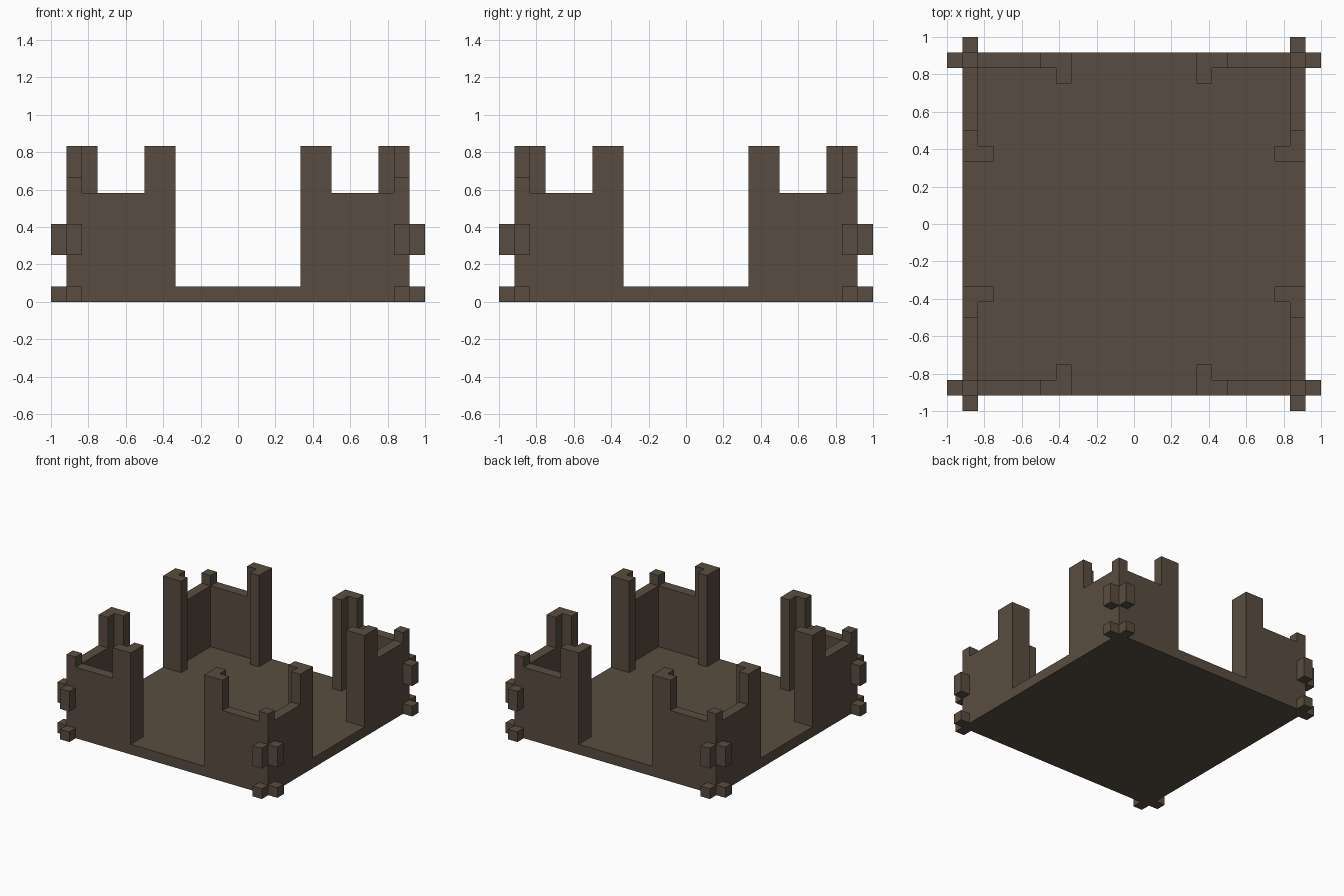
import bpy
import bmesh

if "Cube" in bpy.data.objects:
    bpy.data.objects.remove(bpy.data.objects["Cube"], do_unlink=True)

U = 1 / 12  # one board thickness

wood = bpy.data.materials.new("dark brown")
colour = (0.100, 0.073, 0.052, 1)
wood.diffuse_color = colour
wood.use_nodes = True
bsdf = wood.node_tree.nodes["Principled BSDF"]
bsdf.inputs["Base Color"].default_value = colour
bsdf.inputs["Roughness"].default_value = 0.8


def prism(name, outline, z0, z1, sx=1, sy=1):
    """Extrude a flat outline (in board units) from z0 to z1."""
    bm = bmesh.new()
    base = bm.faces.new([bm.verts.new((x * sx * U, y * sy * U, z0 * U))
                         for x, y in outline])
    top = bmesh.ops.extrude_face_region(bm, geom=[base])["geom"]
    bmesh.ops.translate(bm, vec=(0, 0, (z1 - z0) * U),
                        verts=[v for v in top if isinstance(v, bmesh.types.BMVert)])
    bmesh.ops.recalc_face_normals(bm, faces=bm.faces)
    mesh = bpy.data.meshes.new(name)
    bm.to_mesh(mesh)
    bm.free()
    mesh.materials.append(wood)
    obj = bpy.data.objects.new(name, mesh)
    bpy.context.collection.objects.link(obj)
    return obj


def rect(x0, y0, x1, y1):
    return [(x0, y0), (x1, y0), (x1, y1), (x0, y1)]


def swap(outline):
    return [(y, x) for x, y in outline]


# Floor slab
prism("floor", rect(-11, -11, 11, 11), 0, 1)

# Footprints for one corner, repeated in all four quadrants
wall = [(6, 11), (11, 11), (11, 6), (10, 6), (10, 10), (6, 10)]
pillar = [(4, 9), (5, 9), (5, 10), (6, 10), (6, 11), (4, 11)]
peg = rect(10, 11, 11, 12)

for sx, side in ((1, "left"), (-1, "right")):
    for sy, end in ((1, "back"), (-1, "front")):
        tag = f"{end}_{side}"
        # Low corner wall with a short post on the corner
        prism(f"corner_wall_{tag}", wall, 1, 7, sx, sy)
        prism(f"corner_post_{tag}", rect(10, 10, 11, 11), 7, 8, sx, sy)
        # Tall flanged pillars beside the openings
        prism(f"{end}_pillar_{side}", pillar, 1, 10, sx, sy)
        prism(f"{side}_pillar_{end}", swap(pillar), 1, 10, sx, sy)
        # Protruding joint pegs
        for level, z0, z1 in (("lower", 0, 1), ("upper", 3, 5)):
            prism(f"{level}_{end}_peg_{side}", peg, z0, z1, sx, sy)
            prism(f"{level}_{side}_peg_{end}", swap(peg), z0, z1, sx, sy)
